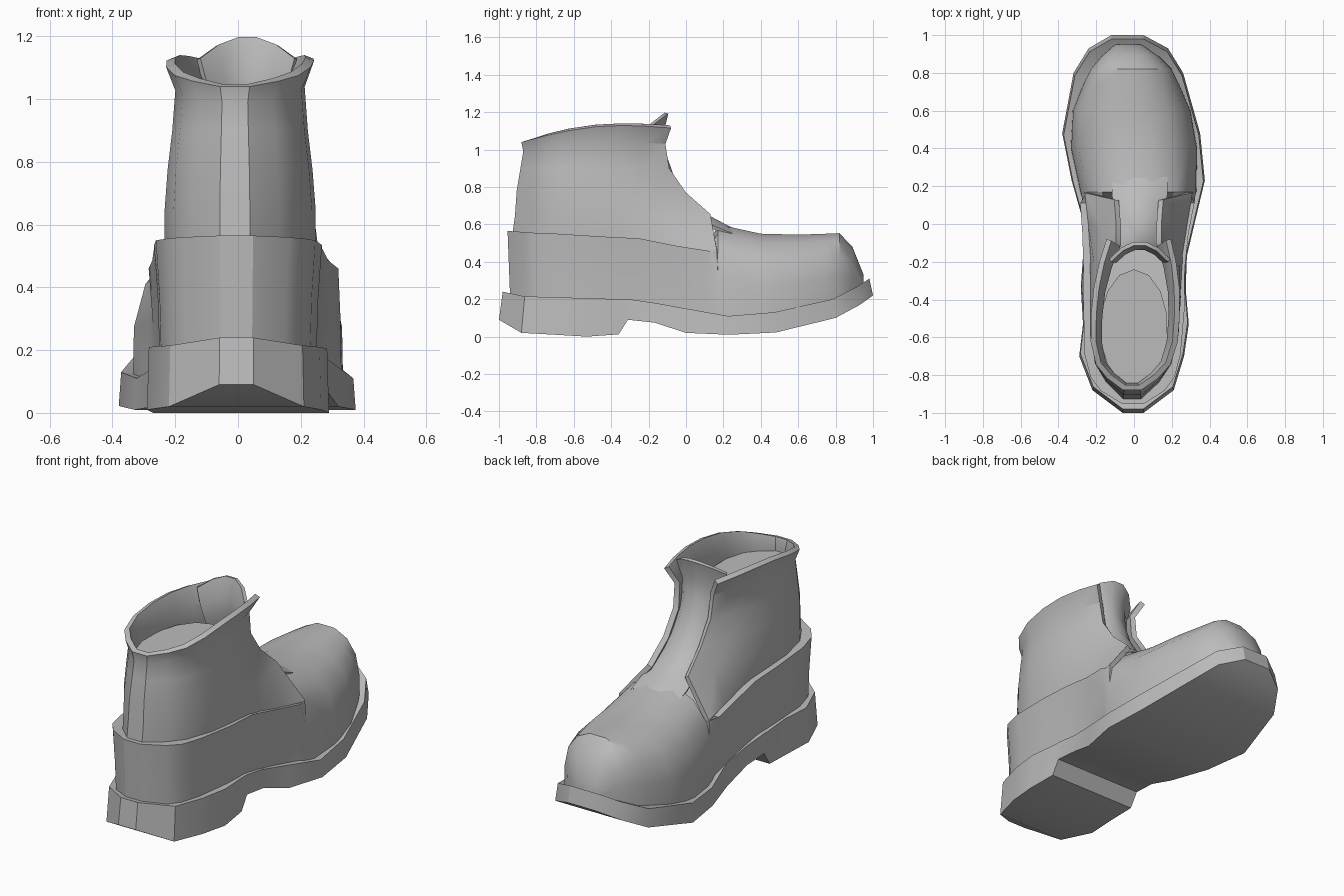
import bpy, bmesh, math

cube = bpy.data.objects.get("Cube")
if cube:
    bpy.data.objects.remove(cube)

grey = bpy.data.materials.new("plain_grey")
grey.use_nodes = True
colour = (0.5, 0.5, 0.5, 1)
grey.diffuse_color = colour
grey.node_tree.nodes["Principled BSDF"].inputs["Base Color"].default_value = colour


def loft(name, rows, closed=False, caps=False, thickness=0, angle=30):
    """Skin a list of equally long point rows."""
    bm = bmesh.new()
    grid = [[bm.verts.new(p) for p in row] for row in rows]
    n = len(grid[0])
    for a, b in zip(grid, grid[1:]):
        for i in range(n if closed else n - 1):
            j = (i + 1) % n
            bm.faces.new((a[i], a[j], b[j], b[i]))
    if caps:
        bm.faces.new(grid[0])
        bm.faces.new(grid[-1])
    bmesh.ops.recalc_face_normals(bm, faces=bm.faces)
    mesh = bpy.data.meshes.new(name)
    bm.to_mesh(mesh)
    bm.free()
    mesh.materials.append(grey)
    obj = bpy.data.objects.new(name, mesh)
    bpy.context.collection.objects.link(obj)
    bpy.ops.object.select_all(action='DESELECT')
    obj.select_set(True)
    bpy.context.view_layer.objects.active = obj
    if thickness:
        mod = obj.modifiers.new("thickness", 'SOLIDIFY')
        mod.thickness = thickness
        mod.offset = -1
        bpy.ops.object.modifier_apply(modifier=mod.name)
    bpy.ops.object.shade_smooth_by_angle(angle=math.radians(angle))


# Sole with heel step: y, left x, right x, bottom z, top z
sole = [(-1, -.06, .05, .09, .24), (-.88, -.22, .21, .02, .215),
        (-.7, -.29, .265, .01, .21), (-.53, -.27, .29, 0, .205),
        (-.36, -.28, .275, .012, .2), (-.31, -.28, .275, .09, .2),
        (-.17, -.27, .28, .075, .18), (0, -.265, .32, .02, .15),
        (.23, -.33, .375, .01, .11), (.48, -.38, .35, .022, .13),
        (.8, -.32, .26, .1, .2), (.93, -.24, .18, .17, .265),
        (1, -.12, .05, .22, .31)]
k = 0.98
loft("sole", [[(l, y, b), (r, y, b), (r * k, y * k, t), (l * k, y * k, t)]
              for y, l, r, b, t in sole], closed=True, caps=True)

# Lower upper: a boxy heel band that turns into an arched toe
BOX = [(1, 0), (1.02, .5), (1.07, 1), (.6, 1), (.2, 1)]
ARCH = [(1, 0), (.99, .4), (.88, .7), (.62, .9), (.25, 1)]
upper = [(-.94, -.055, .045, .23, .565, BOX), (-.87, -.165, .15, .215, .56, BOX),
         (-.8, -.215, .2, .21, .555, BOX),
         (-.68, -.245, .23, .21, .55, BOX), (-.45, -.25, .25, .205, .535, BOX),
         (-.25, -.25, .25, .195, .525, BOX), (-.05, -.255, .27, .16, .485, BOX),
         (.11, -.265, .3, .13, .46, BOX), (.17, -.285, .33, .12, .6, ARCH),
         (.4, -.335, .335, .12, .55, ARCH), (.6, -.325, .3, .15, .545, ARCH),
         (.75, -.265, .235, .18, .55, ARCH), (.82, -.23, .2, .2, .553, ARCH),
         (.89, -.17, .13, .24, .48, ARCH), (.95, -.1, .04, .27, .33, ARCH)]
rows = []
for y, l, r, b, t, shape in upper:
    c, w = (l + r) / 2, (r - l) / 2
    b -= .03
    half = [(w * f, y * (1 + .015 * h * (shape is BOX and y < -.6)), b + (t - b) * h)
            for f, h in shape]
    rows.append([(c - x, yy, z) for x, yy, z in half] +
                [(c + x, yy, z) for x, yy, z in reversed(half)])
loft("lower_upper", rows, closed=True, caps=True)

# Shaft: open-fronted rings, each with back z, back y, half width, front x, y, z
PLAN = [(0, .2), (.08, .58), (.17, .84), (.32, .98), (.5, 1), (.68, 1), (.85, 1), (1, 1)]
rings = [(.5, -.93, .235, .29, .17, .35), (.57, -.925, .24, .285, .165, .46),
         (.64, -.915, .24, .13, .13, .655), (.78, -.905, .23, .12, 0, .77),
         (.9, -.885, .215, .12, -.09, .9), (.99, -.87, .205, .125, -.11, 1.03),
         (1.04, -.88, .235, .17, -.08, 1.115)]
rows = []
for zb, yb, hw, xf, yf, zf in rings:
    half = []
    for u, w in PLAN:
        blend = max(0, (u - .5) / .5) ** 2
        x = hw * w * (1 - blend) + xf * blend
        bulge = .045 * math.sin(math.pi * u) * max(0, (zb - .9) / .14)
        half.append((x, yb + (yf - yb) * u, zb + (zf - zb) * u + bulge, .035 * u - .01))
    rows.append([(c - x, y, z) for x, y, z, c in reversed(half)] +
                [(c + x, y, z) for x, y, z, c in half])
loft("shaft", rows, thickness=.03)

# Tongue: an arched strip rising out of the toe through the opening
path = [(.24, .565, .14), (.165, .604, .14), (.1, .64, .13), (0, .72, .115),
        (-.08, .85, .105), (-.125, .98, .105), (-.135, 1.1, .125), (-.11, 1.2, .15)]
rows = []
for i, (y, z, w) in enumerate(path):
    rise = i / (len(path) - 1)
    row = []
    for s in (-1, -.6, -.2, .2, .6, 1):
        drop = s * s * (.03 + .04 * rise)
        row.append((.03 + w * s, y - drop * rise * 1.3, z - drop))
    rows.append(row)
loft("tongue", rows, thickness=.02, angle=40)

# Filling plate just below the collar
turns = [math.tau * i / 14 for i in range(14)]
loft("inner_plate", [[(.18 * math.sin(a), .31 * math.cos(a) - .55, z) for a in turns]
                     for z in (.97, .95)], closed=True, caps=True)
